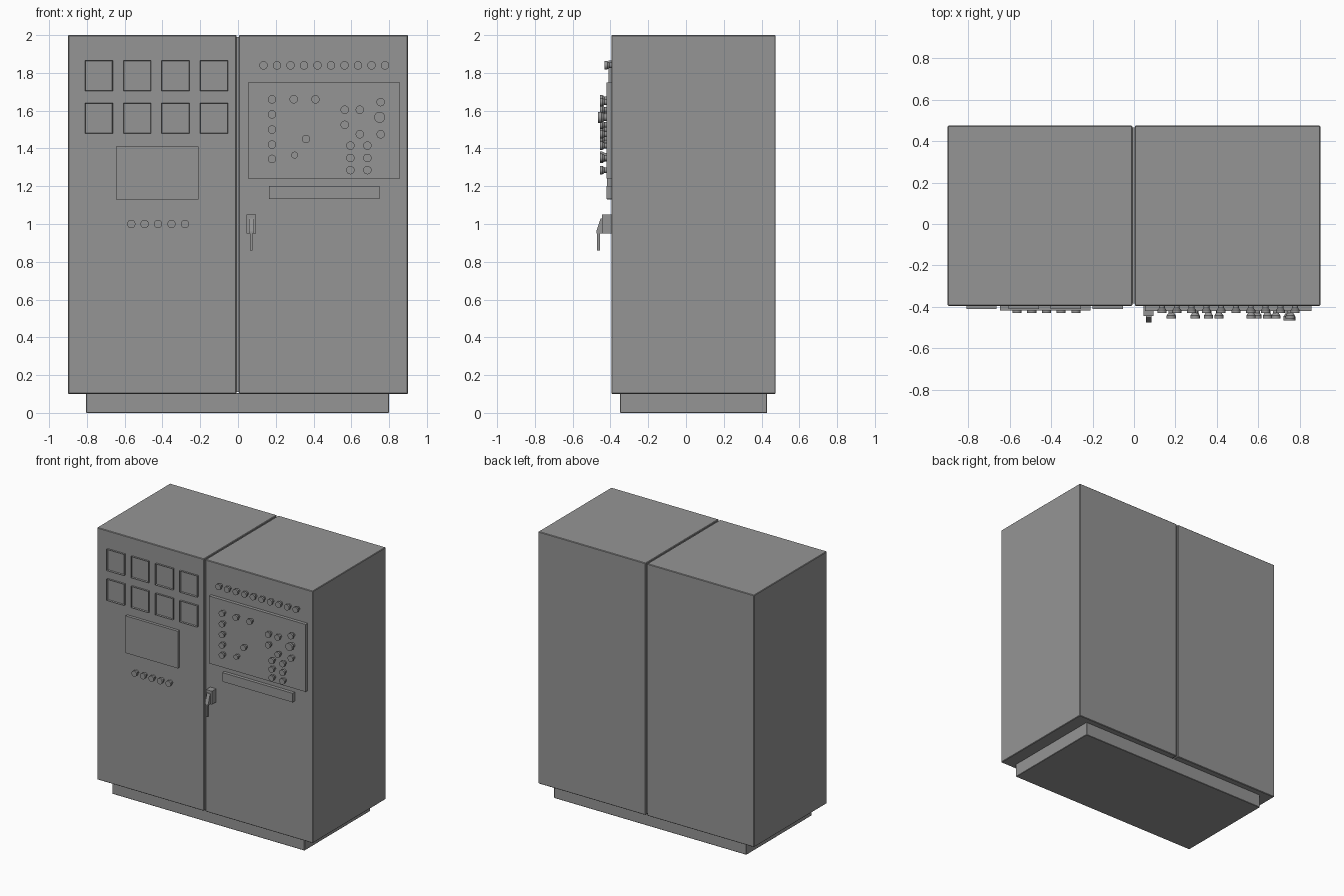
import bpy, bmesh, math
from mathutils import Matrix

cube = bpy.data.objects.get("Cube")
if cube:
    bpy.data.objects.remove(cube, do_unlink=True)

grey = bpy.data.materials.new("cabinet grey")
grey.use_nodes = True
COLOUR = (0.3, 0.3, 0.3, 1)
grey.diffuse_color = COLOUR
grey.node_tree.nodes["Principled BSDF"].inputs["Base Color"].default_value = COLOUR

DOOR = -0.395    # y of the door faces
PANEL = -0.42    # y of the control panel face


def finish(name, bm):
    bmesh.ops.recalc_face_normals(bm, faces=bm.faces)
    mesh = bpy.data.meshes.new(name)
    bm.to_mesh(mesh)
    bm.free()
    mesh.materials.append(grey)
    ob = bpy.data.objects.new(name, mesh)
    bpy.context.collection.objects.link(ob)
    return ob


def box(name, x, y, z, bevel=0):
    bm = bmesh.new()
    bmesh.ops.create_cube(bm, size=1)
    for v in bm.verts:
        for i, (lo, hi) in enumerate((x, y, z)):
            v.co[i] = lo if v.co[i] < 0 else hi
    ob = finish(name, bm)
    if bevel:
        mod = ob.modifiers.new("bevel", 'BEVEL')
        mod.width = bevel
        mod.segments = 1
    return ob


def meter(name, x, z, w, h):
    """Shallow raised bezel with a sunken face."""
    ob = box(name, (x, x + w), (DOOR - 0.015, DOOR), (z, z + h))
    bm = bmesh.new()
    bm.from_mesh(ob.data)
    bm.faces.ensure_lookup_table()
    front = min(bm.faces, key=lambda f: f.calc_center_median().y)
    bmesh.ops.inset_region(bm, faces=[front], thickness=0.004)
    for v in front.verts:
        v.co.y += 0.012
    bm.to_mesh(ob.data)
    bm.free()


def knob(name, x, z, base, profile):
    """Lathe a (distance from base, radius) profile facing forwards."""
    bm = bmesh.new()
    verts = [bm.verts.new((r, 0, d)) for d, r in profile]
    edges = [bm.edges.new(p) for p in zip(verts, verts[1:])]
    bmesh.ops.spin(bm, geom=verts + edges, axis=(0, 0, 1), cent=(0, 0, 0),
                   angle=math.tau, steps=24, use_duplicate=False)
    bmesh.ops.remove_doubles(bm, verts=bm.verts, dist=1e-5)
    turn = Matrix.Translation((x, base, z)) @ Matrix.Rotation(math.pi / 2, 4, 'X')
    bmesh.ops.transform(bm, matrix=turn, verts=bm.verts)
    ob = finish(name, bm)
    bpy.ops.object.select_all(action='DESELECT')
    ob.select_set(True)
    bpy.context.view_layer.objects.active = ob
    bpy.ops.object.shade_smooth_by_angle(angle=math.radians(30))


def button(name, x, z, base, r=0.022, depth=0.036):
    knob(name, x, z, base, [(0, r * 0.65), (depth * 0.3, r * 0.65),
                            (depth * 0.6, r), (depth, r), (depth, 0)])


# Cabinet halves, seam and plinth
box("cabinet_right", (-0.9, -0.008), (DOOR, 0.475), (0.1, 2), 0.004)
box("cabinet_left", (0.004, 0.9), (DOOR, 0.475), (0.1, 2), 0.004)
box("cabinet_seam", (-0.01, 0.006), (DOOR + 0.01, 0.465), (0.11, 1.99))
box("plinth", (-0.805, 0.8), (-0.35, 0.43), (0, 0.105), 0.003)

# Meters, display and lower lamps on the right door
for row, z in enumerate((1.705, 1.48)):
    for col in range(4):
        meter(f"meter_{row}_{col}", -0.81 + 0.203 * col, z, 0.147, 0.16)
box("display", (-0.647, -0.21), (PANEL + 0.003, DOOR), (1.13, 1.41))
for i in range(5):
    button(f"lower_lamp_{i}", -0.565 + 0.071 * i, 1.0, DOOR)

# Lamp row, control panel and label strip on the left door
for i in range(10):
    button(f"upper_lamp_{i}", 0.135 + 0.0715 * i, 1.84, DOOR)
box("control_panel", (0.053, 0.858), (PANEL, DOOR), (1.24, 1.748))
box("label_strip", (0.163, 0.75), (PANEL, DOOR), (1.132, 1.2))

# Buttons on the control panel, grouped by column
columns = {
    0.18: (1.66, 1.58, 1.5, 1.42, 1.345),
    0.295: (1.66,), 0.41: (1.66,), 0.36: (1.45,),
    0.565: (1.605, 1.525), 0.645: (1.605, 1.475),
    0.755: (1.645, 1.475),
    0.595: (1.415, 1.35, 1.285), 0.685: (1.415, 1.35, 1.285),
}
for x, heights in columns.items():
    for i, z in enumerate(heights):
        button(f"panel_button_{int(x * 1000)}_{i}", x, z, PANEL)
button("small_button", 0.3, 1.365, PANEL, r=0.018)
button("stop_button", 0.75, 1.565, PANEL, r=0.029, depth=0.046)

# Door handle: base block, slanted hub and grip
box("handle_base", (0.045, 0.095), (-0.445, DOOR), (0.95, 1.05))
bm = bmesh.new()
side = [(-0.44, 1.03), (-0.452, 1.03), (-0.475, 0.96), (-0.475, 0.95), (-0.44, 0.95)]
face = bm.faces.new([bm.verts.new((0.057, y, z)) for y, z in side])
ext = bmesh.ops.extrude_face_region(bm, geom=[face])
bmesh.ops.translate(bm, vec=(0.027, 0, 0),
                    verts=[g for g in ext["geom"] if isinstance(g, bmesh.types.BMVert)])
finish("handle_hub", bm)
box("handle_grip", (0.063, 0.078), (-0.472, -0.456), (0.86, 0.955))
